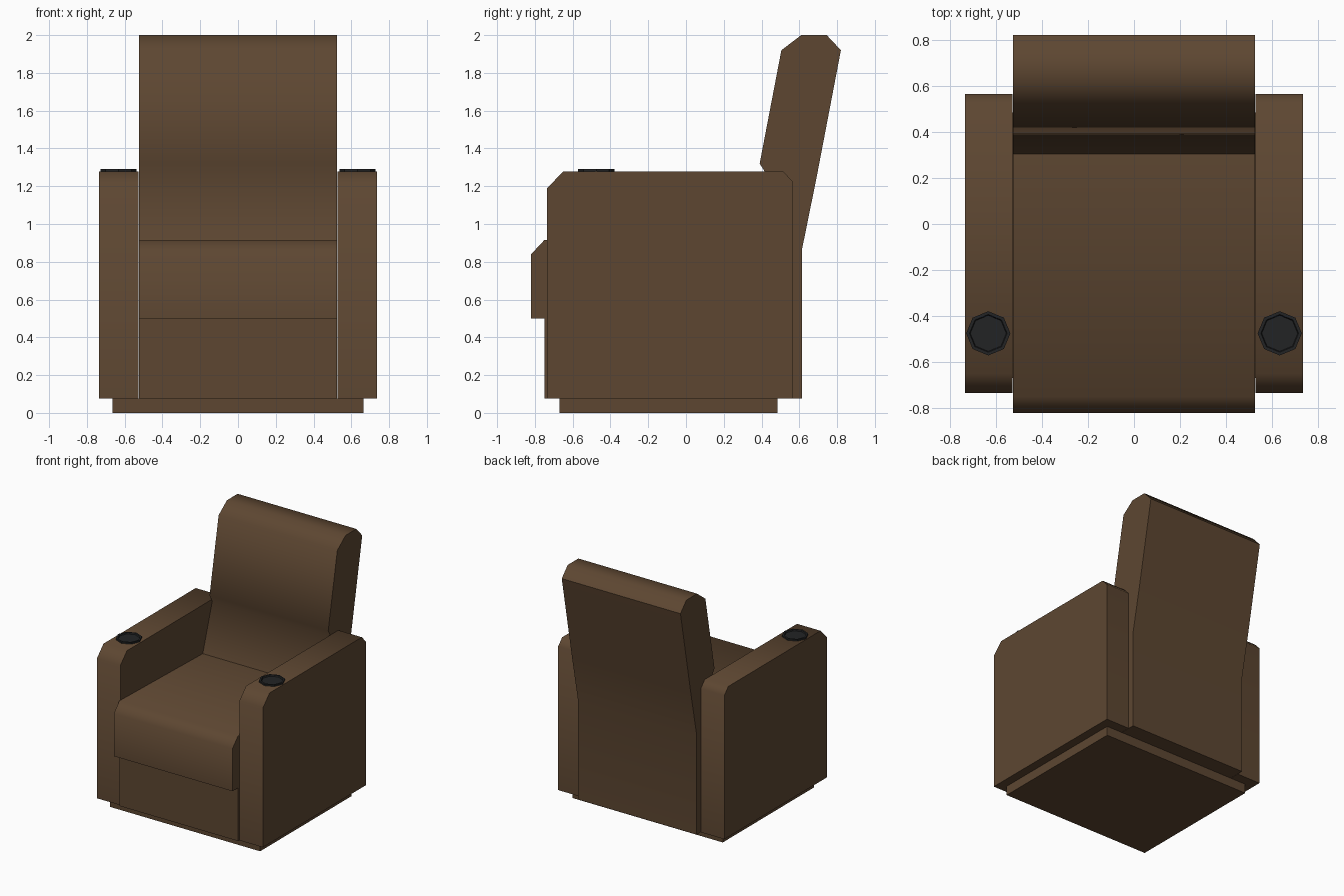
import bpy, bmesh, math

if "Cube" in bpy.data.objects:
    bpy.data.objects.remove(bpy.data.objects["Cube"])


def material(name, rgb):
    m = bpy.data.materials.new(name)
    m.diffuse_color = (*rgb, 1.0)
    m.use_nodes = True
    m.node_tree.nodes["Principled BSDF"].inputs["Base Color"].default_value = m.diffuse_color
    return m


BROWN = material("brown leather", (0.110, 0.062, 0.031))
BLACK = material("black plastic", (0.016, 0.017, 0.018))


def finish(bm, name, mat, smooth=None):
    bmesh.ops.recalc_face_normals(bm, faces=bm.faces[:])
    me = bpy.data.meshes.new(name)
    bm.to_mesh(me)
    bm.free()
    me.materials.append(mat)
    ob = bpy.data.objects.new(name, me)
    bpy.context.collection.objects.link(ob)
    if smooth:
        bpy.ops.object.select_all(action='DESELECT')
        ob.select_set(True)
        bpy.context.view_layer.objects.active = ob
        bpy.ops.object.shade_smooth_by_angle(angle=math.radians(smooth))
    return ob


def extrude_profile(name, points, x0, x1, mat, smooth=None):
    """Side profile of (y, z) points, extruded from x0 to x1."""
    bm = bmesh.new()
    a = [bm.verts.new((x0, y, z)) for y, z in points]
    b = [bm.verts.new((x1, y, z)) for y, z in points]
    n = len(points)
    for i in range(n):
        j = (i + 1) % n
        bm.faces.new((a[i], a[j], b[j], b[i]))
    bm.faces.new(a)
    bm.faces.new(b[::-1])
    return finish(bm, name, mat, smooth)


def cup_holder(name, x, y):
    """Low octagonal rim with a shallow recess."""
    bm = bmesh.new()
    rings = []
    for r, z in ((0.096, 1.27), (0.096, 1.29), (0.082, 1.29), (0.078, 1.281)):
        rings.append([bm.verts.new((x + r * math.cos(k * math.pi / 4),
                                    y + r * math.sin(k * math.pi / 4), z))
                      for k in range(8)])
    for lo, hi in zip(rings, rings[1:]):
        for k in range(8):
            j = (k + 1) % 8
            bm.faces.new((lo[k], lo[j], hi[j], hi[k]))
    bm.faces.new(rings[0][::-1])
    bm.faces.new(rings[-1])
    return finish(bm, name, BLACK)


# Plinth under the chair
extrude_profile("plinth", [(-0.67, 0), (0.485, 0), (0.485, 0.075), (-0.67, 0.075)],
                -0.665, 0.665, BROWN)

# Front panel, seat cushion and reclined back as one upholstered body
body = [(-0.75, 0.075), (-0.75, 0.50), (-0.82, 0.50), (-0.82, 0.84), (-0.75, 0.915),
        (0.305, 0.89), (0.425, 1.265), (0.39, 1.32), (0.505, 1.92), (0.61, 2.0),
        (0.745, 2.0), (0.82, 1.92), (0.69, 1.24), (0.615, 0.87), (0.615, 0.075)]
extrude_profile("seat_and_back", body, -0.525, 0.525, BROWN, 52)

# Armrests with chamfered top corners, each with a cup holder
arm = [(-0.735, 0.075), (0.565, 0.075), (0.565, 1.225), (0.515, 1.278),
       (-0.65, 1.278), (-0.735, 1.19)]
for side, s in (("left", -1), ("right", 1)):
    extrude_profile(side + "_armrest", arm, s * 0.527, s * 0.735, BROWN, 52)
    cup_holder(side + "_cup_holder", s * 0.633, -0.475)
